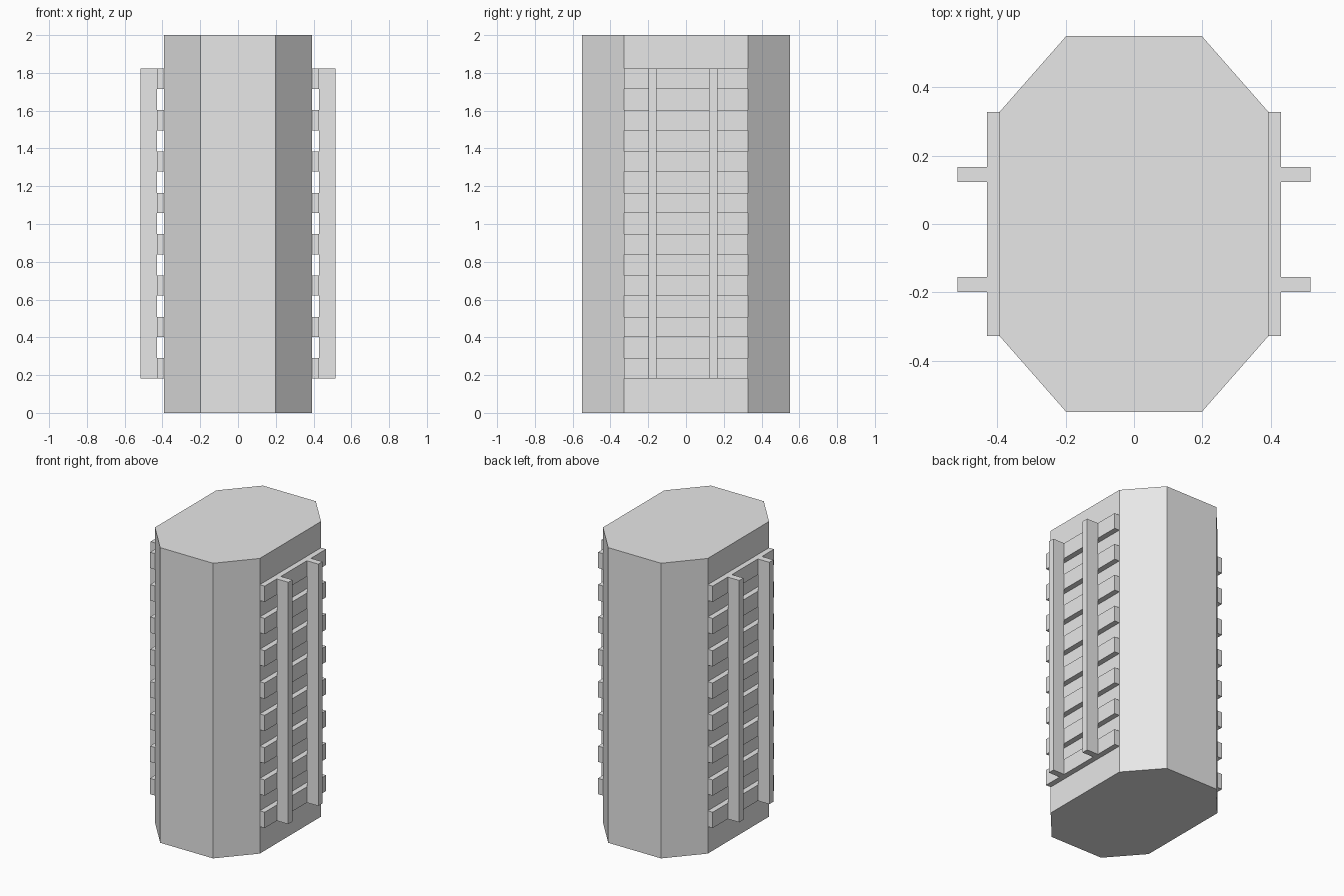
import bpy
import bmesh

cube = bpy.data.objects.get("Cube")
if cube:
    bpy.data.objects.remove(cube, do_unlink=True)

grey = bpy.data.materials.new("plain_grey")
grey.use_nodes = True
colour = (0.8, 0.8, 0.8, 1)
grey.diffuse_color = colour
grey.node_tree.nodes["Principled BSDF"].inputs["Base Color"].default_value = colour


def prism(name, outline, bottom, top):
    """Extrude a flat outline from bottom to top."""
    bm = bmesh.new()
    base = bm.faces.new([bm.verts.new((x, y, bottom)) for x, y in outline])
    extruded = bmesh.ops.extrude_face_region(bm, geom=[base], use_keep_orig=True)
    for item in extruded["geom"]:
        if isinstance(item, bmesh.types.BMVert):
            item.co.z = top
    bmesh.ops.recalc_face_normals(bm, faces=bm.faces[:])
    mesh = bpy.data.meshes.new(name)
    bm.to_mesh(mesh)
    bm.free()
    mesh.materials.append(grey)
    obj = bpy.data.objects.new(name, mesh)
    bpy.context.collection.objects.link(obj)
    return obj


def box(name, x0, x1, y0, y1, z0, z1):
    return prism(name, [(x0, y0), (x1, y0), (x1, y1), (x0, y1)], z0, z1)


# Eight-sided body
HALF_X, HALF_Y = 0.393, 0.55
CORNER_X, CORNER_Y = 0.198, 0.328
quarter = [(HALF_X, CORNER_Y), (CORNER_X, HALF_Y)]
half = quarter + [(-x, y) for x, y in reversed(quarter)]
prism("body", half + [(-x, -y) for x, y in half], 0, 2)

# Ladder-like racks on both sides: horizontal slats and upright rails
RACK_BOTTOM, RACK_TOP = 0.183, 1.822
SLATS, SLAT_HEIGHT = 8, 0.107
SLAT_OUT, RAIL_OUT = 0.43, 0.516
step = (RACK_TOP - RACK_BOTTOM - SLAT_HEIGHT) / (SLATS - 1)

for side, sign in (("left", 1), ("right", -1)):
    for i in range(SLATS):
        z = RACK_BOTTOM + i * step
        box(f"{side}_slat_{i + 1}", sign * 0.39, sign * SLAT_OUT,
            -CORNER_Y, CORNER_Y, z, z + SLAT_HEIGHT)
    for place, y in (("front", -0.177), ("back", 0.145)):
        box(f"{side}_{place}_rail", sign * SLAT_OUT, sign * RAIL_OUT,
            y - 0.022, y + 0.022, RACK_BOTTOM, RACK_TOP)
